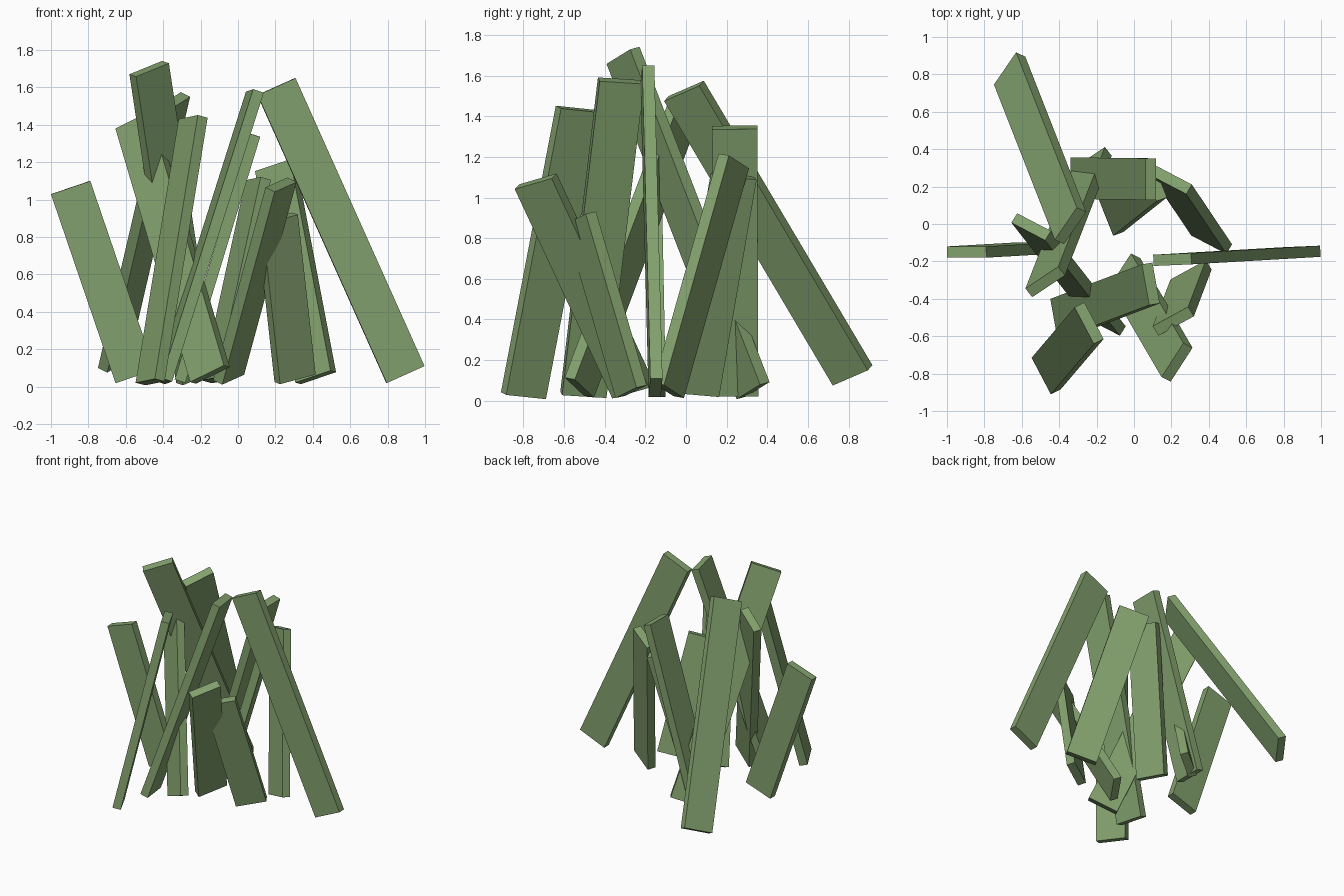
import bpy
import bmesh
from mathutils import Vector, Matrix

cube = bpy.data.objects.get("Cube")
if cube:
    bpy.data.objects.remove(cube, do_unlink=True)

WIDTH, THICKNESS = 0.222, 0.06

# Single green paint
green = bpy.data.materials.new("soft green")
green.use_nodes = True
colour = (0.225, 0.355, 0.155, 1)
green.diffuse_color = colour
green.node_tree.nodes["Principled BSDF"].inputs["Base Color"].default_value = colour


def plank(name, bottom, top, across):
    """Board between two end centres; 'across' is its rough width direction."""
    bottom, top = Vector(bottom), Vector(top)
    axis = top - bottom
    length = axis.length
    axis.normalize()
    side = Vector(across)
    side = (side - axis * side.dot(axis)).normalized()
    face = axis.cross(side)
    turn = Matrix((side, face, axis)).transposed().to_4x4()

    bm = bmesh.new()
    bmesh.ops.create_cube(bm, size=1)
    bmesh.ops.scale(bm, vec=(WIDTH, THICKNESS, length), verts=bm.verts)
    mesh = bpy.data.meshes.new(name)
    bm.to_mesh(mesh)
    bm.free()
    mesh.materials.append(green)
    obj = bpy.data.objects.new(name, mesh)
    obj.matrix_world = Matrix.Translation((bottom + top) / 2) @ turn
    bpy.context.collection.objects.link(obj)


# Outer planks on the two sides
plank("right_side_plank", (-0.55, -0.13, 0.055), (-0.895, -0.15, 1.065), (3, 0, 1))
plank("left_side_plank", (0.895, -0.15, 0.065), (0.205, -0.19, 1.605), (7, 0.3, 3))

# Planks leaning at the front
plank("front_right_plank", (-0.47, -0.80, 0.025), (-0.24, -0.53, 1.435), (0.10, -0.19, 0.02))
plank("front_long_plank", (-0.40, -0.505, 0.03), (0.09, -0.32, 1.575), (0.04, -0.21, 0.02))
plank("front_crossing_plank", (-0.15, -0.525, 0.065), (-0.55, -0.015, 1.42), (0.19, -0.10, 0.09))
plank("front_left_plank", (-0.05, -0.26, 0.05), (0.23, -0.74, 1.08), (0.12, 0.18, 0.06))
plank("front_short_plank", (0.305, -0.27, 0.045), (0.21, -0.52, 0.90), (0.20, 0.11, 0.05))

# Planks leaning at the back
plank("back_long_plank", (-0.665, 0.82, 0.125), (-0.34, -0.01, 1.525), (0.12, 0.17, 0.08))
plank("tallest_plank", (-0.225, 0.33, 0.05), (-0.475, -0.31, 1.70), (0.18, 0.12, 0.07))
plank("back_straight_plank", (-0.31, 0.245, 0.03), (0.09, 0.24, 1.345), (0, 1, 0))
plank("back_left_plank", (0.415, -0.085, 0.05), (0.20, 0.235, 1.18), (0.19, -0.10, 0.06))
plank("inner_plank", (-0.125, 0.05, 0.035), (0.108, 0.235, 1.105), (0.08, -0.20, 0.02))
